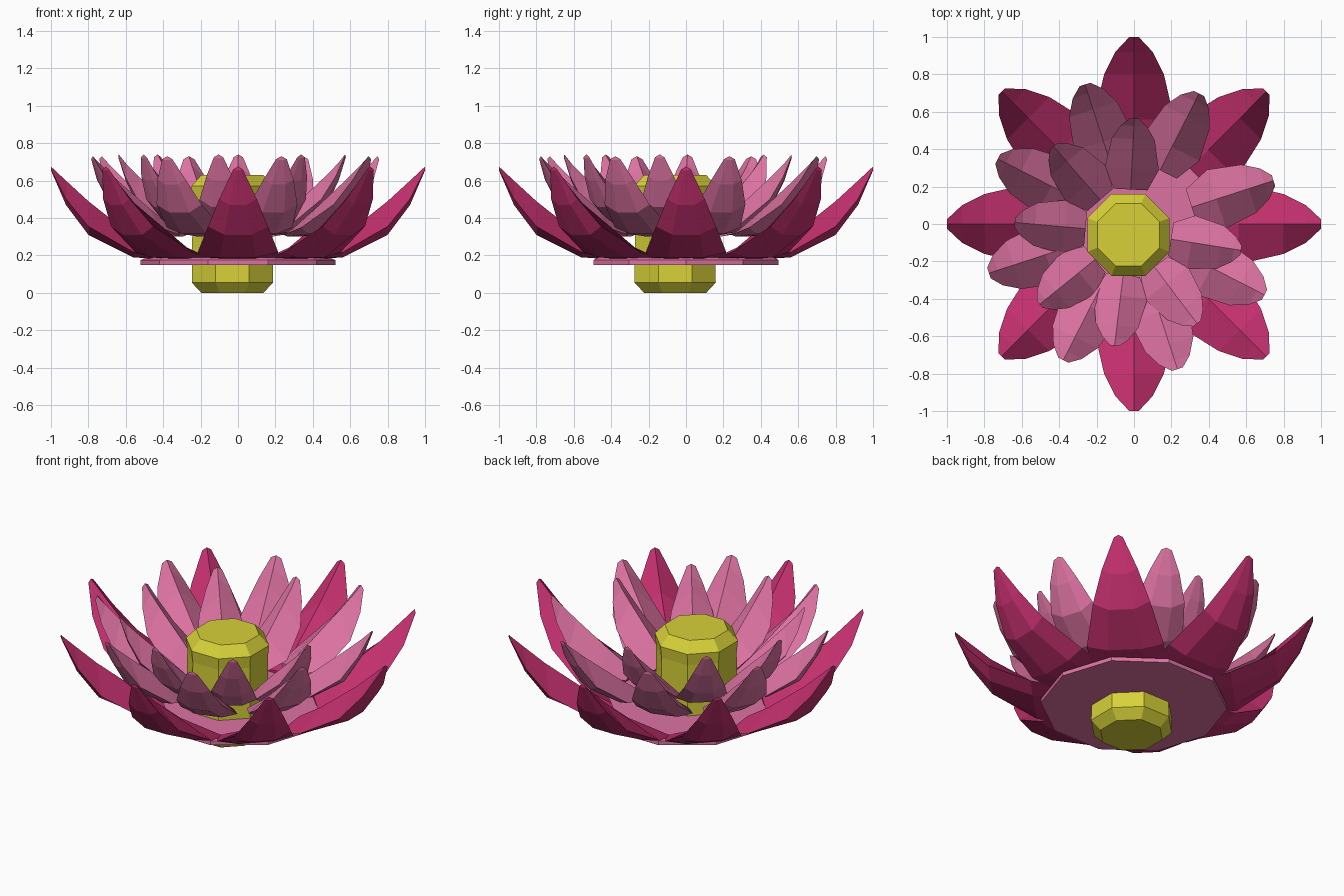
import bpy, bmesh, math

if "Cube" in bpy.data.objects:
    bpy.data.objects.remove(bpy.data.objects["Cube"])

def material(name, color):
    m = bpy.data.materials.new(name)
    m.diffuse_color = (*color, 1)
    m.use_nodes = True
    m.node_tree.nodes["Principled BSDF"].inputs["Base Color"].default_value = m.diffuse_color
    return m

MAGENTA = material("magenta", (0.56, 0.03, 0.16))
PINK = material("pink", (0.72, 0.17, 0.36))
YELLOW = material("yellow", (0.68, 0.64, 0.04))

def loft(name, rings, mat, location=(0, 0, 0), angle=0):
    """Skin a list of equal-length vertex rings into a closed flat-faced solid."""
    bm = bmesh.new()
    loops = [[bm.verts.new(p) for p in ring] for ring in rings]
    n = len(loops[0])
    for a, b in zip(loops, loops[1:]):
        for i in range(n):
            j = (i + 1) % n
            bm.faces.new((a[i], a[j], b[j], b[i]))
    bm.faces.new(loops[0])
    bm.faces.new(loops[-1])
    bmesh.ops.recalc_face_normals(bm, faces=bm.faces)
    mesh = bpy.data.meshes.new(name)
    bm.to_mesh(mesh)
    bm.free()
    mesh.materials.append(mat)
    ob = bpy.data.objects.new(name, mesh)
    ob.location = location
    ob.rotation_euler.z = math.radians(angle)
    bpy.context.collection.objects.link(ob)
    return ob

def petal(name, stations, mat, centre, angle):
    """Stations are (radius, half width, underside z, ridge z)."""
    rings = []
    for r, w, lo, hi in stations:
        side = lo + 0.25 * (hi - lo)
        rings.append([(r, -w, side), (r, -w * 0.45, lo), (r, w * 0.45, lo),
                      (r, w, side), (r, 0, hi)])
    return loft(name, rings, mat, (*centre, 0), angle)

def turned(name, profile, sides, mat, centre=(0, 0), angle=0):
    rings = [[(r * math.cos(2 * math.pi * i / sides),
               r * math.sin(2 * math.pi * i / sides), z) for i in range(sides)]
             for r, z in profile]
    return loft(name, rings, mat, (*centre, 0), angle)

# Outer, middle and inner petal profiles
OUTER = [(0.42, 0.20, 0.18, 0.21), (0.56, 0.215, 0.19, 0.30),
         (0.80, 0.16, 0.31, 0.49), (0.92, 0.10, 0.47, 0.60),
         (1.00, 0.025, 0.655, 0.675)]
MIDDLE = [(0.34, 0.10, 0.30, 0.34), (0.48, 0.165, 0.315, 0.45),
          (0.66, 0.135, 0.43, 0.60), (0.75, 0.085, 0.58, 0.68),
          (0.80, 0.03, 0.71, 0.73)]
INNER = [(0.23, 0.09, 0.31, 0.36), (0.34, 0.145, 0.33, 0.47),
         (0.50, 0.115, 0.46, 0.62), (0.57, 0.07, 0.60, 0.69),
         (0.61, 0.025, 0.72, 0.74)]

for i in range(8):
    petal(f"outer_petal_{i + 1}", OUTER, MAGENTA, (0, 0), i * 45)
    petal(f"middle_petal_{i + 1}", MIDDLE, PINK, (-0.015, -0.015), 18 + i * 45)

# Inner ring leaves one place empty at the back right
for i in range(7):
    petal(f"inner_petal_{i + 1}", INNER, PINK, (-0.03, -0.045), 87 + i * 44)

# Base disc
turned("base_disc", [(0.52, 0.15), (0.52, 0.175), (0.49, 0.19)], 10, PINK, angle=0)

# Flower centre
turned("flower_centre", [(0.18, 0), (0.235, 0.055), (0.23, 0.50), (0.237, 0.57), (0.18, 0.63)],
       8, YELLOW, (-0.03, -0.058), 22.5)
